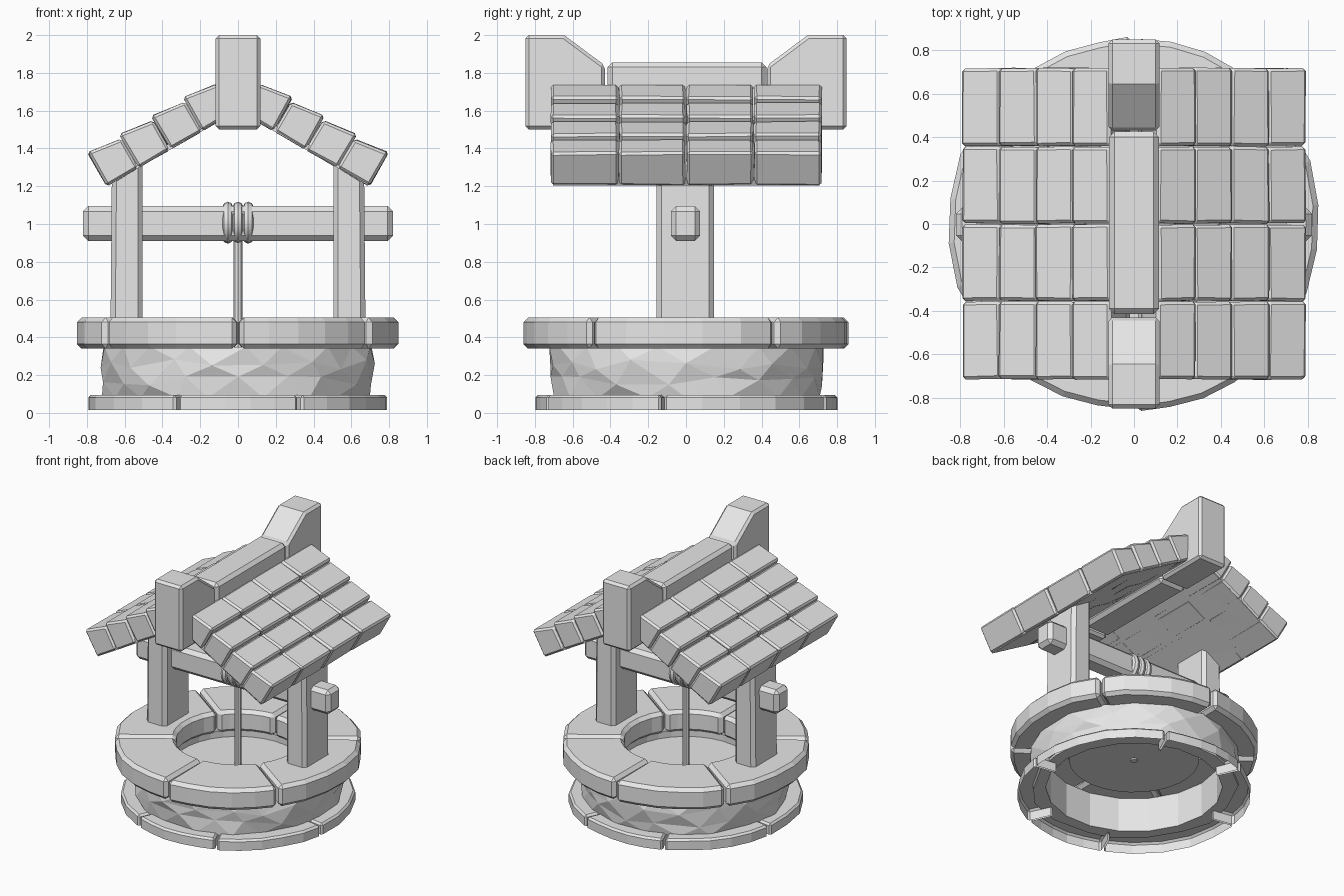
import bpy, bmesh, math, random
from mathutils import Vector

random.seed(4)
cube = bpy.data.objects.get("Cube")
if cube:
    bpy.data.objects.remove(cube)

stone = bpy.data.materials.new("plain_grey")
stone.use_nodes = True
GREY = (0.8, 0.8, 0.8, 1)
stone.diffuse_color = GREY
stone.node_tree.nodes["Principled BSDF"].inputs["Base Color"].default_value = GREY


def finish(name, bm, bevel=0.0):
    bmesh.ops.recalc_face_normals(bm, faces=bm.faces)
    if bevel:
        sharp = [e for e in bm.edges if len(e.link_faces) == 2 and e.calc_face_angle(0) > 0.7]
        bmesh.ops.bevel(bm, geom=sharp, offset=bevel, segments=1,
                        affect='EDGES', profile=0.5, clamp_overlap=True)
    mesh = bpy.data.meshes.new(name)
    bm.to_mesh(mesh)
    bm.free()
    mesh.materials.append(stone)
    obj = bpy.data.objects.new(name, mesh)
    bpy.context.collection.objects.link(obj)
    return obj


def prism(name, profile, lo, hi, axis, bevel=0.02, jitter=0.0):
    """Extrude a flat profile (other two axes, in order) along an axis."""
    bm = bmesh.new()
    rings = []
    for level in (lo, hi):
        ring = []
        for a, b in profile:
            co = [a, b]
            co.insert("xyz".index(axis), level)
            ring.append(bm.verts.new([c + random.uniform(-jitter, jitter) for c in co]))
        rings.append(ring)
    n = len(profile)
    bm.faces.new(rings[0])
    bm.faces.new(rings[1])
    for i in range(n):
        j = (i + 1) % n
        bm.faces.new((rings[0][i], rings[0][j], rings[1][j], rings[1][i]))
    return finish(name, bm, bevel)


def rect(a0, a1, b0, b1):
    return [(a0, b0), (a1, b0), (a1, b1), (a0, b1)]


def ring_stone(name, start, end, r_in, r_out, z0, z1, bevel, hollow=False):
    """One curved block of a stone ring, between two angles in degrees."""
    bm = bmesh.new()
    steps = 5
    rows = []
    for i in range(steps + 1):
        t = math.radians(start + (end - start) * i / steps)
        out = r_out + random.uniform(-0.012, 0.006)
        rows.append([bm.verts.new((r * math.cos(t), r * math.sin(t), z))
                     for r, z in ((r_in, z0), (out, z0), (out, z1), (r_in, z1))])
    for a, b in zip(rows, rows[1:]):
        for k in range(4):
            m = (k + 1) % 4
            bm.faces.new((a[k], a[m], b[m], b[k]))
    bm.faces.new(rows[0])
    bm.faces.new(rows[-1])
    finished = finish(name, bm, bevel)
    if hollow:
        # open underside and inner side
        bm = bmesh.new()
        bm.from_mesh(finished.data)
        mid = (z0 + z1) / 2
        gone = []
        for f in bm.faces:
            c, n = f.calc_center_median(), f.normal
            inward = n.x * c.x + n.y * c.y < -0.5 * math.hypot(c.x, c.y)
            if n.z < -0.3 or (inward and c.z < z1):
                gone.append(f)
        bmesh.ops.delete(bm, geom=gone, context='FACES')
        bm.to_mesh(finished.data)
        bm.free()


def stone_ring(name, cuts, gap, *shape, **options):
    for i, a in enumerate(cuts):
        b = cuts[(i + 1) % len(cuts)]
        if b < a:
            b += 360
        ring_stone(f"{name}_{i + 1}", a + gap, b - gap, *shape, **options)


# Base stones, rim stones
stone_ring("base_stone", [246, 294, 351, 66, 114, 171], 0.6,
           0.62, 0.805, 0.0, 0.095, 0.014, hollow=True)
stone_ring("rim_stone", [270, 324, 34, 90, 144, 214], 0.5,
           0.43, 0.86, 0.34, 0.505, 0.025)

# Rough round wall: lumpy outside, plain inside
bm = bmesh.new()
SIDES = 18
levels = [(0.61, 0.34), (0.61, 0.08), (0.715, 0.08), (0.725, 0.17), (0.735, 0.26), (0.72, 0.35)]
rings = []
for k, (r, z) in enumerate(levels):
    ring = []
    for i in range(SIDES):
        rough = 0.02 if k > 1 else 0.0
        t = 2 * math.pi * (i + 0.5 * (k % 2) * (k > 1)) / SIDES + random.uniform(-3, 3) * rough
        rr = r + random.uniform(-rough, rough * 0.4)
        lift = random.uniform(-1.5, 1.5) * rough if k in (3, 4) else 0
        ring.append(bm.verts.new((rr * math.cos(t), rr * math.sin(t), z + lift)))
    rings.append(ring)
for k in range(len(rings)):
    a, b = rings[k], rings[(k + 1) % len(rings)]
    for i in range(SIDES):
        j = (i + 1) % SIDES
        if k in (2, 4):
            bm.faces.new((a[i], a[j], b[i]))
            bm.faces.new((a[j], b[j], b[i]))
        elif k == 3:
            bm.faces.new((a[i], b[j], b[i]))
            bm.faces.new((a[i], a[j], b[j]))
        else:
            bm.faces.new((a[i], a[j], b[j], b[i]))
finish("round_wall", bm)

# Water disc and the lining that holds it
bm = bmesh.new()
bmesh.ops.create_circle(bm, cap_ends=True, segments=30, radius=0.45)
bmesh.ops.translate(bm, verts=bm.verts, vec=(0, 0, 0.3))
edge = bmesh.ops.extrude_edge_only(bm, edges=[e for e in bm.edges if e.is_boundary])
bmesh.ops.translate(bm, vec=(0, 0, 0.05),
                    verts=[v for v in edge["geom"] if isinstance(v, bmesh.types.BMVert)])
finish("water", bm)

# Posts and roof slopes on both sides
DOWN = Vector((math.cos(math.pi / 6), -0.5))
OUT = Vector((0.5, math.cos(math.pi / 6)))
EAVE = Vector((0.695, 1.2))
TILE = 0.195
ROWS = [-0.717, -0.356, 0.0, 0.358, 0.72]
for side, s in (("left", 1), ("right", -1)):
    prism(f"{side}_post", [(s * x, z) for x, z in ((0.505, 0.45), (0.675, 0.45), (0.668, 1.24), (0.505, 1.34))],
          -0.155, 0.148, 'y', 0.025)
    for k in range(4):
        low = EAVE - DOWN * (k * TILE)
        high = low - DOWN * (TILE - 0.003)
        corners = [low, low + OUT * 0.205, high + OUT * 0.178, high]
        for r in range(4):
            prism(f"{side}_roof_tile_{k + 1}_{r + 1}", [(s * c.x, c.y) for c in corners],
                  ROWS[r] + 0.002, ROWS[r + 1] - 0.002, 'y', 0.014, 0.003)
    a, b = EAVE - DOWN * 0.01, EAVE - DOWN * (4 * TILE)
    lining = [a, a + OUT * 0.03, b + OUT * 0.03, b]
    prism(f"{side}_roof_lining", [(s * c.x, c.y) for c in lining], -0.705, 0.708, 'y', 0)

# Ridge beam with tall end blocks
prism("ridge_beam", rect(-0.115, 0.115, 1.5, 1.855), -0.415, 0.425, 'y', 0.025)
for end, s in (("front", -1), ("back", 1)):
    prism(f"{end}_ridge_block",
          [(s * y, z) for y, z in ((0.43, 1.5), (0.85, 1.5), (0.85, 2.0), (0.645, 2.0), (0.43, 1.84))],
          -0.118, 0.118, 'x', 0.018)

# Winding beam, rope coils and hanging rope
prism("winding_beam", rect(-0.08, 0.075, 0.91, 1.095), -0.82, 0.82, 'x', 0.028)
for i in range(3):
    bpy.ops.mesh.primitive_torus_add(location=(0.054 * (i - 1), 0, 1.007), rotation=(0, math.pi / 2, 0),
                                     major_radius=0.083, minor_radius=0.028,
                                     major_segments=20, minor_segments=8)
    bpy.context.object.name = f"rope_coil_{i + 1}"
    bpy.context.object.data.materials.append(stone)
    bpy.ops.object.shade_smooth_by_angle()
bpy.ops.mesh.primitive_cylinder_add(vertices=10, radius=0.026, depth=0.68, location=(0, 0, 0.63))
bpy.context.object.name = "hanging_rope"
bpy.context.object.data.materials.append(stone)
bpy.ops.object.shade_smooth_by_angle()
